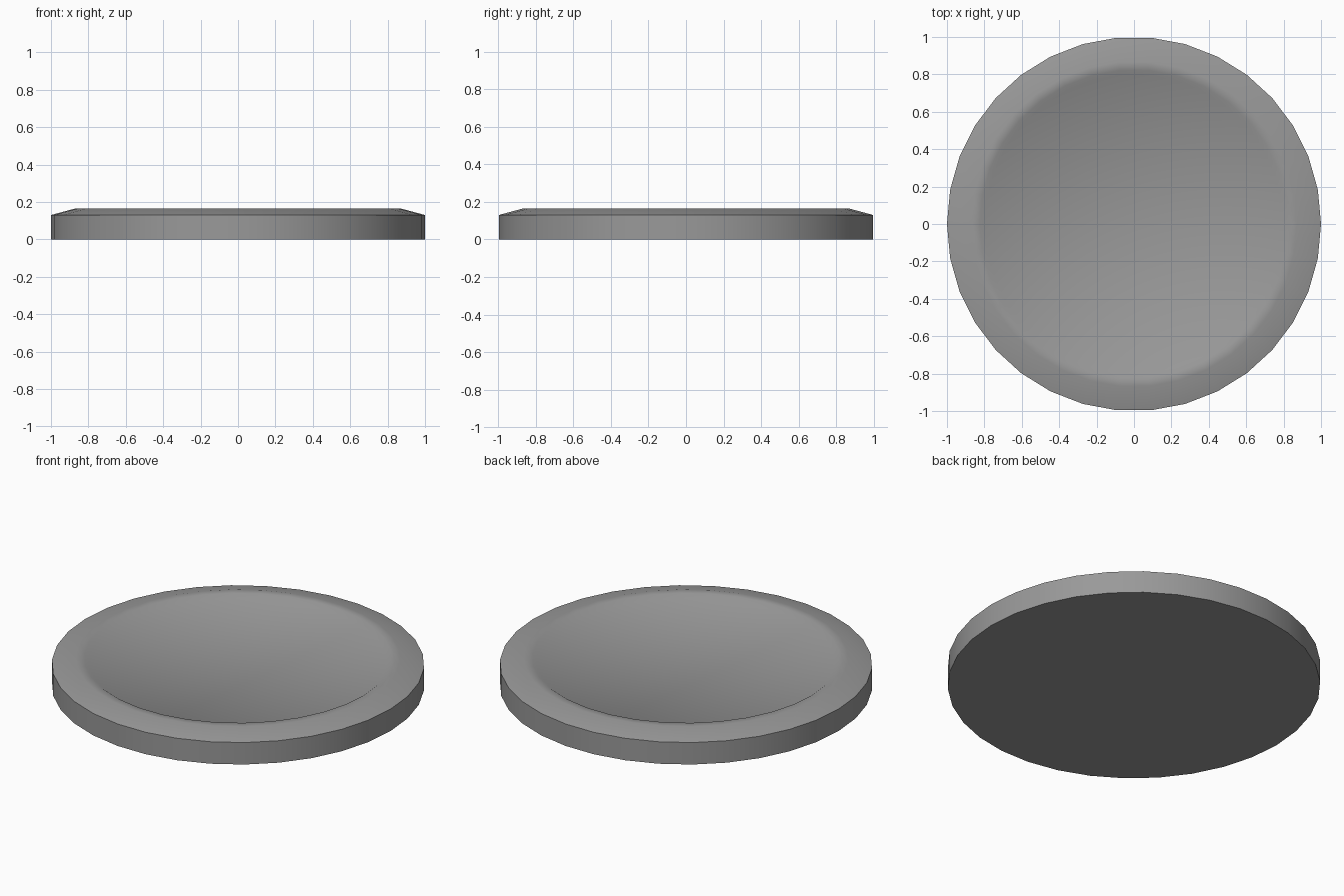
import bpy, bmesh, math

if "Cube" in bpy.data.objects:
    bpy.data.objects.remove(bpy.data.objects["Cube"])

SIDES = 34

# Profile as (radius, height): base, side wall, sloped edge, flat rim, short step down
profile = [(1.0, 0.0), (1.0, 0.13), (0.87, 0.165), (0.825, 0.165), (0.80, 0.148)]
FLOOR = profile[-1][1]

bm = bmesh.new()
rings = []
for r, z in profile:
    rings.append([bm.verts.new((r * math.cos(k * math.tau / SIDES),
                                r * math.sin(k * math.tau / SIDES), z))
                  for k in range(SIDES)])

# Skin between neighbouring rings
for a, b in zip(rings, rings[1:]):
    for k in range(SIDES):
        n = (k + 1) % SIDES
        bm.faces.new((a[k], a[n], b[n], b[k]))

# Flat base and recessed floor
bm.faces.new(rings[0][::-1])
centre = bm.verts.new((0, 0, FLOOR))
for k in range(SIDES):
    bm.faces.new((rings[-1][k], rings[-1][(k + 1) % SIDES], centre))
bmesh.ops.recalc_face_normals(bm, faces=bm.faces)

mesh = bpy.data.meshes.new("shallow_dish")
bm.to_mesh(mesh)
bm.free()
dish = bpy.data.objects.new("shallow_dish", mesh)
bpy.context.collection.objects.link(dish)

# Mid grey, darker than the default
grey = bpy.data.materials.new("mid_grey")
grey.diffuse_color = (0.32, 0.32, 0.32, 1)
grey.use_nodes = True
grey.node_tree.nodes["Principled BSDF"].inputs["Base Color"].default_value = grey.diffuse_color
mesh.materials.append(grey)

# Smooth wall and step, crisp outer edges
bpy.context.view_layer.objects.active = dish
dish.select_set(True)
bpy.ops.object.shade_smooth_by_angle(angle=math.radians(45))
